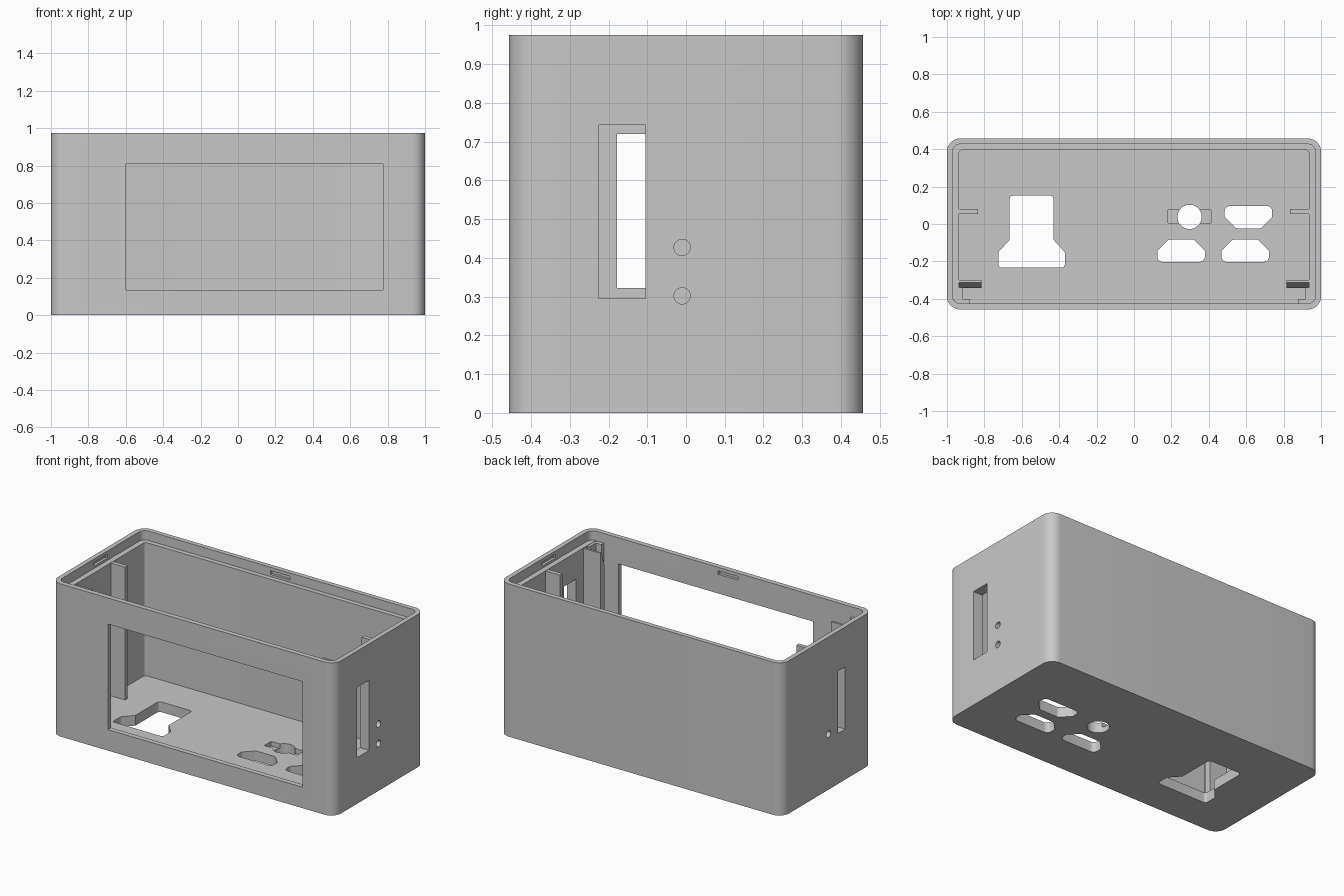
import bpy, bmesh, math
from mathutils import Vector

if "Cube" in bpy.data.objects:
    bpy.data.objects.remove(bpy.data.objects["Cube"])

FLOOR, LEDGE, TOP = 0.065, 0.915, 0.975

grey = bpy.data.materials.new("plain grey")
grey.diffuse_color = (0.58, 0.58, 0.58, 1)
grey.use_nodes = True
grey.node_tree.nodes["Principled BSDF"].inputs["Base Color"].default_value = grey.diffuse_color


def rounded(points, radii, seg=8):
    """Round each corner of a counter-clockwise outline."""
    out, n = [], len(points)
    for i, p in enumerate(points):
        r = radii[i] if isinstance(radii, (list, tuple)) else radii
        p = Vector(p)
        a = (Vector(points[i - 1]) - p).normalized()
        b = (Vector(points[(i + 1) % n]) - p).normalized()
        if r == 0:
            out.append(p)
            continue
        half = a.angle(b) / 2
        c = p + (a + b).normalized() * (r / math.sin(half))
        s = p + a * (r / math.tan(half)) - c
        e = p + b * (r / math.tan(half)) - c
        total = s.angle_signed(e)
        for k in range(seg + 1):
            t = -total * k / seg
            out.append(c + Vector((s.x * math.cos(t) - s.y * math.sin(t),
                                   s.x * math.sin(t) + s.y * math.cos(t))))
    return out


def rect(x0, x1, y0, y1):
    return [(x0, y0), (x1, y0), (x1, y1), (x0, y1)]


def circle(cx, cy, r, n=32):
    return [(cx + r * math.cos(i * math.tau / n), cy + r * math.sin(i * math.tau / n))
            for i in range(n)]


def prism(name, outline, lo, hi, axis="z"):
    """Extrude an outline along z (outline is x, y) or along x (outline is y, z)."""
    bm = bmesh.new()

    def place(p, h):
        return (p[0], p[1], h) if axis == "z" else (h, p[0], p[1])
    low = [bm.verts.new(place(p, lo)) for p in outline]
    high = [bm.verts.new(place(p, hi)) for p in outline]
    n = len(low)
    bm.faces.new(low[::-1])
    bm.faces.new(high)
    for i in range(n):
        j = (i + 1) % n
        bm.faces.new((low[i], low[j], high[j], high[i]))
    bmesh.ops.recalc_face_normals(bm, faces=bm.faces)
    mesh = bpy.data.meshes.new(name)
    bm.to_mesh(mesh)
    bm.free()
    mesh.materials.append(grey)
    ob = bpy.data.objects.new(name, mesh)
    bpy.context.collection.objects.link(ob)
    return ob


# Outer shell block
case = prism("case", rounded(rect(-1, 1, -0.457, 0.457), 0.07, 10), 0, TOP)
cuts = []


def cut(outline, lo, hi, axis="z"):
    cuts.append(prism("cutter", outline, lo, hi, axis))


# Lid recess and main cavity
cut(rounded(rect(-0.97, 0.97, -0.425, 0.427), 0.04), LEDGE, 1.1)
cut(rounded(rect(-0.935, 0.935, -0.425, 0.397), 0.02), FLOOR, LEDGE + 0.01)

# Front display window
cut(rect(-0.60, 0.775, -0.6, -0.40), 0.134, 0.808)

# Side slots and round holes
cut(rect(-0.225, -0.105, 0.295, 0.743), 0.9, 1.1, "x")
cut(rect(-0.178, -0.105, 0.322, 0.72), -1.1, -0.9, "x")
for z in (0.302, 0.427):
    cut(circle(-0.01, z, 0.021), 0.9, 1.1, "x")
cut(circle(-0.01, 0.355, 0.021), -1.1, -0.9, "x")

# Snap slots in the lip
for s in (-1, 1):
    cut(rect(-0.07, 0.07, s * 0.426 - 0.016, s * 0.426 + 0.016), 0.93, 0.953)
    cut(rect(s * 0.97 - 0.016, s * 0.97 + 0.016, -0.07, 0.07), 0.93, 0.953)

# Stepped socket opening in the floor
cut(rounded([(-0.725, -0.232), (-0.37, -0.232), (-0.37, -0.15), (-0.43, -0.085),
             (-0.43, 0.152), (-0.665, 0.152), (-0.665, -0.085), (-0.725, -0.15)],
            [0.015, 0.015, 0.015, 0, 0.02, 0.02, 0, 0.015]), -0.1, 0.1)


# Three plug openings with two slanted corners each
def plug(cx, cy, flip):
    w, h, c = 0.127, 0.06, 0.06
    pts = [(-w, -h), (w, -h), (w, h - c), (w - c, h), (-w + c, h), (-w, h - c)]
    pts = [(cx + flip * x, cy + flip * y) for x, y in pts]
    cut(rounded(pts, [0.03, 0.03, 0.015, 0.02, 0.02, 0.015]), -0.1, 0.1)


plug(0.612, 0.037, -1)
plug(0.252, -0.143, 1)
plug(0.595, -0.143, 1)

# Round floor hole with a shallow bar-shaped recess
cut(rect(0.182, 0.413, 0.005, 0.075), 0.035, 0.1)
cut(circle(0.297, 0.038, 0.065, 40), -0.1, 0.1)

# Apply all cuts
for c in cuts:
    m = case.modifiers.new("cut", "BOOLEAN")
    m.operation, m.solver, m.object = "DIFFERENCE", "EXACT", c
bpy.context.view_layer.update()
dg = bpy.context.evaluated_depsgraph_get()
result = bpy.data.meshes.new_from_object(case.evaluated_get(dg))
case.modifiers.clear()
case.data = result
for c in cuts:
    bpy.data.objects.remove(c, do_unlink=True)

# Inner ribs and brackets, mirrored left and right
z0, z1 = FLOOR - 0.005, LEDGE - 0.002
for s, side in ((-1, "left"), (1, "right")):
    def span(a, b):
        return sorted((s * a, s * b))
    prism(side + "_board_rib", rect(*span(0.835, 0.94), 0.053, 0.08), z0, z1)
    # Bracket with a steep sloping front
    prism(side + "_front_bracket", [(-0.343, z0), (-0.30, z0), (-0.30, z1),
                                    (-0.313, z1), (-0.343, z1 - 0.1)],
          *span(0.815, 0.94), "x")
    prism(side + "_wall_pad", rect(*span(0.917, 0.94), -0.40, -0.34), z0, z1)
    prism(side + "_corner_pad", rect(*span(0.878, 0.94), -0.43, -0.40), z0, z1)

# Smooth the rounded corners, keep edges sharp
bpy.ops.object.select_all(action="DESELECT")
case.select_set(True)
bpy.context.view_layer.objects.active = case
bpy.ops.object.shade_smooth_by_angle(angle=math.radians(30))
